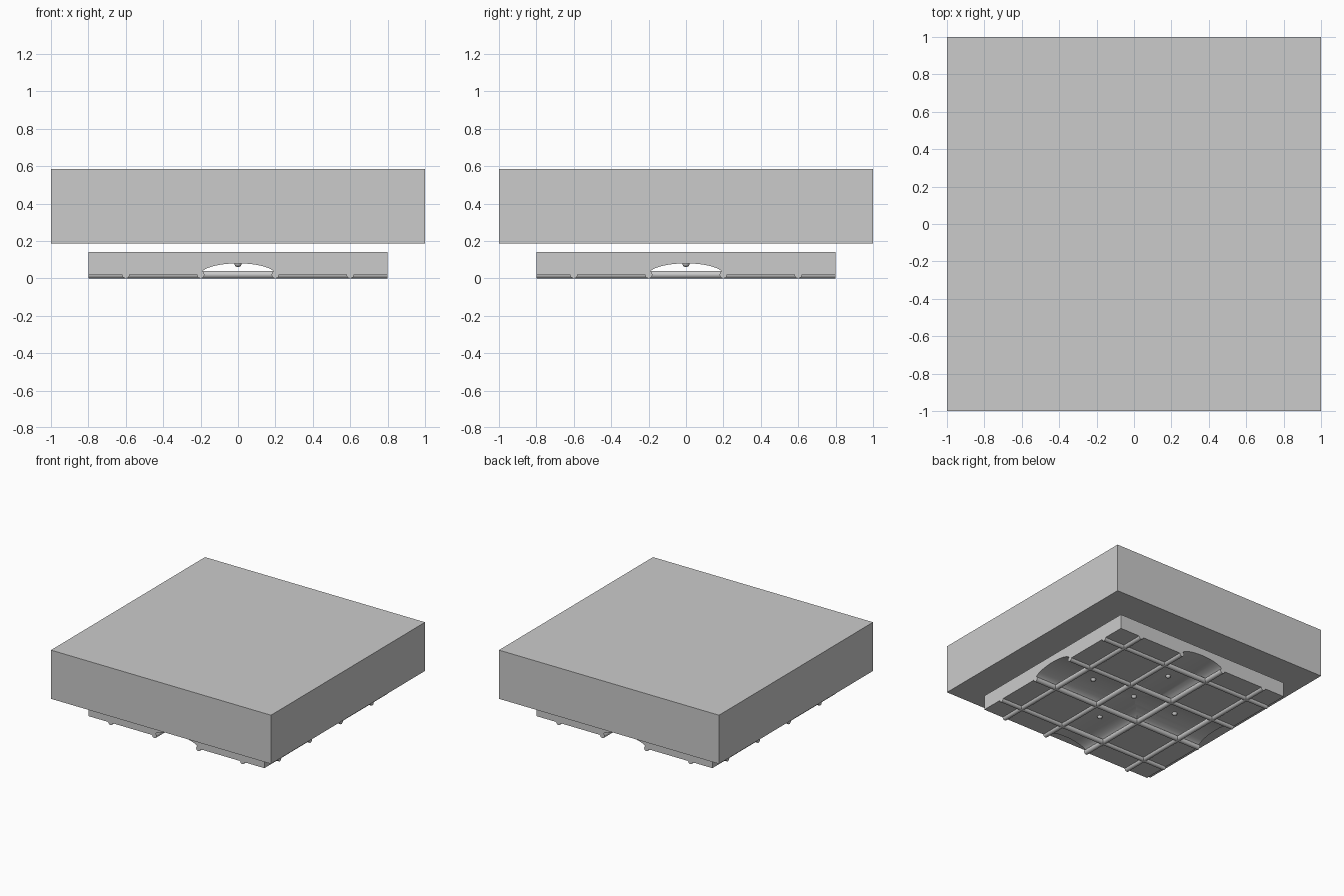
import bpy
import math

if "Cube" in bpy.data.objects:
    bpy.data.objects.remove(bpy.data.objects["Cube"])

BARS = (-0.6, -0.2, 0.2, 0.6)

grey = bpy.data.materials.new("plain grey")
grey.diffuse_color = (0.6, 0.6, 0.6, 1)
grey.use_nodes = True
grey.node_tree.nodes["Principled BSDF"].inputs["Base Color"].default_value = grey.diffuse_color


def finish(name):
    obj = bpy.context.object
    obj.name = name
    obj.data.materials.append(grey)
    return obj


def box(name, size, z0, z1):
    bpy.ops.mesh.primitive_cube_add(size=1, location=(0, 0, (z0 + z1) / 2))
    obj = finish(name)
    obj.scale = (size, size, z1 - z0)
    bpy.ops.object.transform_apply(location=False, rotation=False, scale=True)
    return obj


def rod(name, axis, offset, z, half_width, half_height, length, sides):
    """Horizontal elliptical rod running along x or y."""
    bpy.ops.mesh.primitive_cylinder_add(vertices=sides, radius=1, depth=length)
    obj = finish(name)
    obj.scale = (half_width, half_height, 1)
    bpy.ops.object.transform_apply(scale=True)
    obj.rotation_euler = (math.pi / 2, 0, math.pi / 2 if axis == "x" else 0)
    obj.location = (0, offset, z) if axis == "x" else (offset, 0, z)
    bpy.ops.object.transform_apply(location=True, rotation=True)
    bpy.ops.object.shade_smooth_by_angle(angle=math.radians(30))
    return obj


# Thick floor block above
box("upper_block", 2.0, 0.185, 0.585)

# Ceiling slab with two crossing shallow vaults cut through its underside
slab = box("ceiling_slab", 1.6, 0.02, 0.14)
for axis in "xy":
    cutter = rod("vault_cutter_" + axis, axis, 0, 0.02, 0.2, 0.06, 2.0, 64)
    cutter.hide_render = True
    cutter.hide_set(True)
    bpy.context.view_layer.objects.active = slab
    cut = slab.modifiers.new("vault_" + axis, "BOOLEAN")
    cut.operation = "DIFFERENCE"
    cut.solver = "EXACT"
    cut.object = cutter
    bpy.ops.object.modifier_apply(modifier=cut.name)
    bpy.data.objects.remove(cutter)
bpy.ops.object.select_all(action="DESELECT")
slab.select_set(True)
bpy.context.view_layer.objects.active = slab
bpy.ops.object.shade_smooth_by_angle(angle=math.radians(30))

# Grid of round ribs half sunk into the underside
for axis in "xy":
    for offset in BARS:
        rod("rib_" + axis, axis, offset, 0.02, 0.02, 0.02, 1.6, 32)

# Small round lamps at the crown of the vaults
for x, y in ((0, 0), (0.4, 0), (-0.4, 0), (0, 0.4), (0, -0.4)):
    bpy.ops.mesh.primitive_uv_sphere_add(segments=24, ring_count=12,
                                         radius=0.02, location=(x, y, 0.08))
    finish("lamp")
    bpy.ops.object.shade_smooth()
